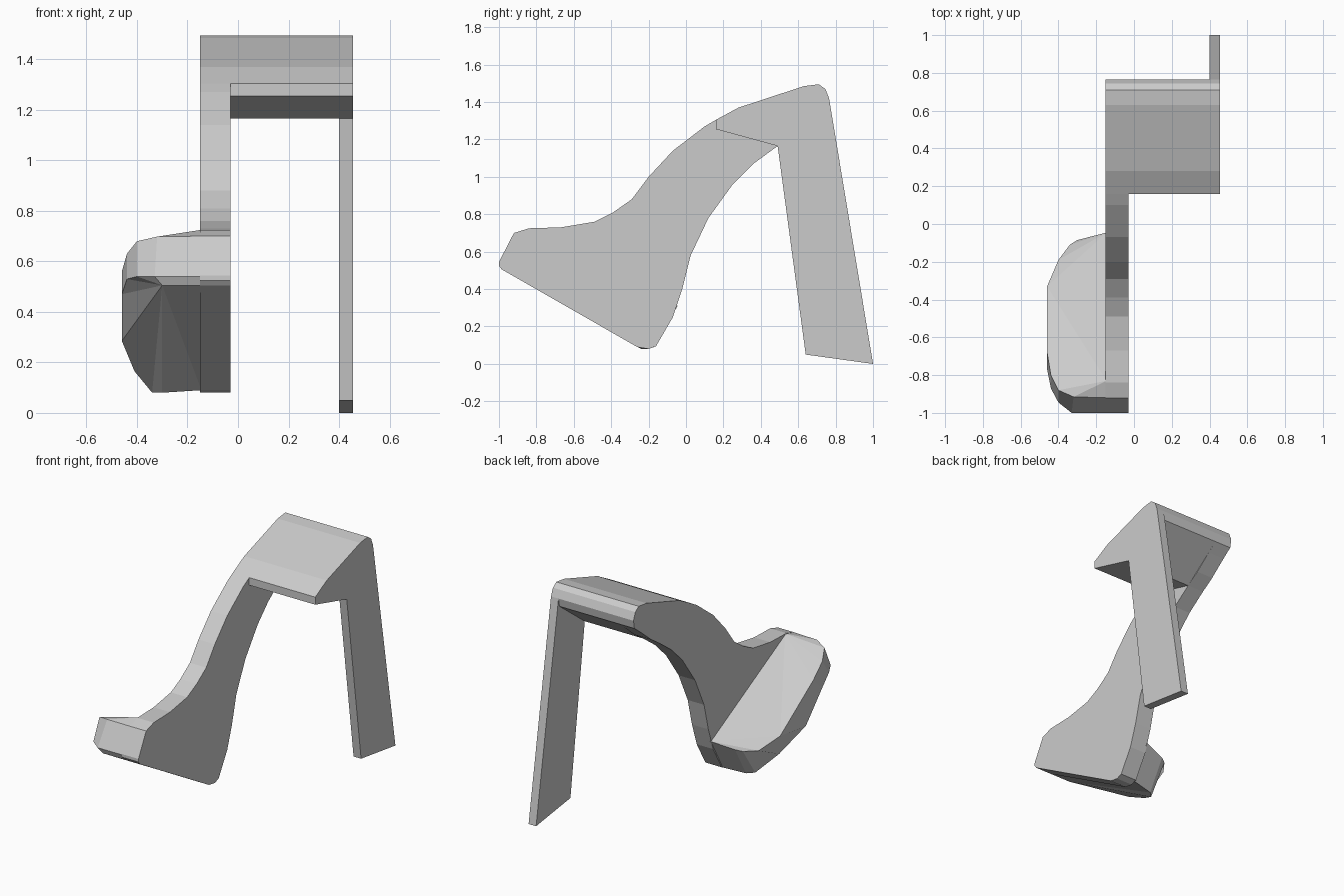
import bpy
import bmesh
from mathutils import Vector

# Remove only the default object
default_cube = bpy.data.objects.get("Cube")
if default_cube:
    bpy.data.objects.remove(default_cube, do_unlink=True)

# Single plain material
grey = bpy.data.materials.new("plain_grey")
grey.use_nodes = True
grey_colour = (0.6, 0.6, 0.6, 1)
grey.diffuse_color = grey_colour
grey.node_tree.nodes["Principled BSDF"].inputs["Base Color"].default_value = grey_colour


def finish(name, bm):
    """Turn a bmesh into a named, flat shaded object with outward normals."""
    bmesh.ops.recalc_face_normals(bm, faces=bm.faces[:])
    mesh = bpy.data.meshes.new(name)
    bm.to_mesh(mesh)
    bm.free()
    mesh.materials.append(grey)
    part = bpy.data.objects.new(name, mesh)
    bpy.context.scene.collection.objects.link(part)
    return part


def extrude_profile(name, profile, x_start, x_end):
    """Extrude a closed side profile of (y, z) points along x."""
    bm = bmesh.new()
    cap = bm.faces.new([bm.verts.new((x_start, y, z)) for y, z in profile])
    result = bmesh.ops.extrude_face_region(bm, geom=[cap], use_keep_orig=True)
    moved = [item for item in result["geom"] if isinstance(item, bmesh.types.BMVert)]
    bmesh.ops.translate(bm, verts=moved, vec=Vector((x_end - x_start, 0, 0)))
    return finish(name, bm)


# Shared widths along x
arm_outer, arm_inner = -0.15, -0.03
leg_inner, leg_outer = 0.4, 0.455

# Rounded shoulder shared by the arm and the bridge, from back to front
shoulder = [(0.755, 1.365), (0.765, 1.42), (0.745, 1.47), (0.71, 1.495),
            (0.63, 1.485), (0.28, 1.37), (0.16, 1.305)]

# Curved arm: upper edge down to the toe, then lower edge back up
arm_upper = [(0.1, 1.27), (-0.07, 1.14), (-0.2, 1), (-0.29, 0.88), (-0.39, 0.81),
             (-0.49, 0.76), (-0.67, 0.73), (-0.84, 0.725), (-0.92, 0.7)]
arm_toe = [(-1, 0.545), (-1, 0.525), (-0.985, 0.505)]
arm_lower = [(-0.26, 0.09), (-0.2, 0.08), (-0.16, 0.095), (-0.07, 0.25), (-0.02, 0.4),
             (0.025, 0.58), (0.12, 0.78), (0.25, 0.96), (0.36, 1.07), (0.49, 1.165),
             (0.58, 1.225), (0.69, 1.315)]
extrude_profile("curved_arm", shoulder + arm_upper + arm_toe + arm_lower,
                arm_outer, arm_inner)

# Bridge joining the arm to the leg
bridge_under = [(0.16, 1.255), (0.49, 1.165)]
extrude_profile("bridge", shoulder + bridge_under, arm_inner, leg_outer)

# Thin tapered leg
leg_profile = [(0.49, 1.165), (0.64, 0.05), (1, 0), (0.765, 1.42)]
extrude_profile("rear_leg", leg_profile, leg_inner, leg_outer)


def build_pad(name, top_rim, bottom_rim, ridge_end, sole_corner):
    """Rounded side pad: walls between two rims, a sloped top and a fanned sole."""
    bm = bmesh.new()
    top = [bm.verts.new(point) for point in top_rim]
    bottom = [bm.verts.new(point) for point in bottom_rim]
    ridge = bm.verts.new(ridge_end)
    sole = bm.verts.new(sole_corner)
    sole_inside = bm.verts.new((bottom_rim[0][0], sole_corner[1], sole_corner[2]))

    # Side walls
    for i in range(len(top) - 1):
        bm.faces.new((top[i], top[i + 1], bottom[i + 1], bottom[i]))

    # Sloped top: the back half fans from the arm, the front half from the ridge
    turn = 4
    for i in range(1, turn):
        bm.faces.new((top[0], top[i], top[i + 1]))
    bm.faces.new((top[0], top[turn], ridge))
    for i in range(turn, len(top) - 1):
        bm.faces.new((ridge, top[i], top[i + 1]))

    # Sole, front bevel and the hidden face against the arm
    for i in range(len(bottom) - 2):
        bm.faces.new((sole, bottom[i], bottom[i + 1]))
    bm.faces.new((sole, bottom[-2], bottom[-1], sole_inside))
    bm.faces.new((sole, sole_inside, bottom[0]))
    bm.faces.new((top[0], ridge, top[-1], bottom[-1], sole_inside, bottom[0]))
    return finish(name, bm)


# Pad rims, from the back of the arm around the outside to the front
pad_inner = arm_outer + 0.005
pad_top = [(pad_inner, -0.045, 0.31), (-0.3, -0.085, 0.28), (-0.34, -0.11, 0.27),
           (-0.4, -0.19, 0.26), (-0.46, -0.33, 0.32), (-0.46, -0.68, 0.56),
           (-0.44, -0.8, 0.63), (-0.4, -0.88, 0.68), (-0.32, -0.915, 0.698),
           (pad_inner, -0.92, 0.7)]
pad_bottom = [(pad_inner, -0.17, 0.09), (-0.3, -0.2, 0.08), (-0.34, -0.24, 0.08),
              (-0.41, -0.39, 0.165), (-0.46, -0.6, 0.285), (-0.46, -0.77, 0.47),
              (-0.44, -0.87, 0.53), (-0.4, -0.945, 0.54), (-0.33, -1, 0.54),
              (pad_inner, -1, 0.54)]
build_pad("side_pad", pad_top, pad_bottom,
          ridge_end=(pad_inner, -0.83, 0.725), sole_corner=(-0.3, -0.985, 0.505))
